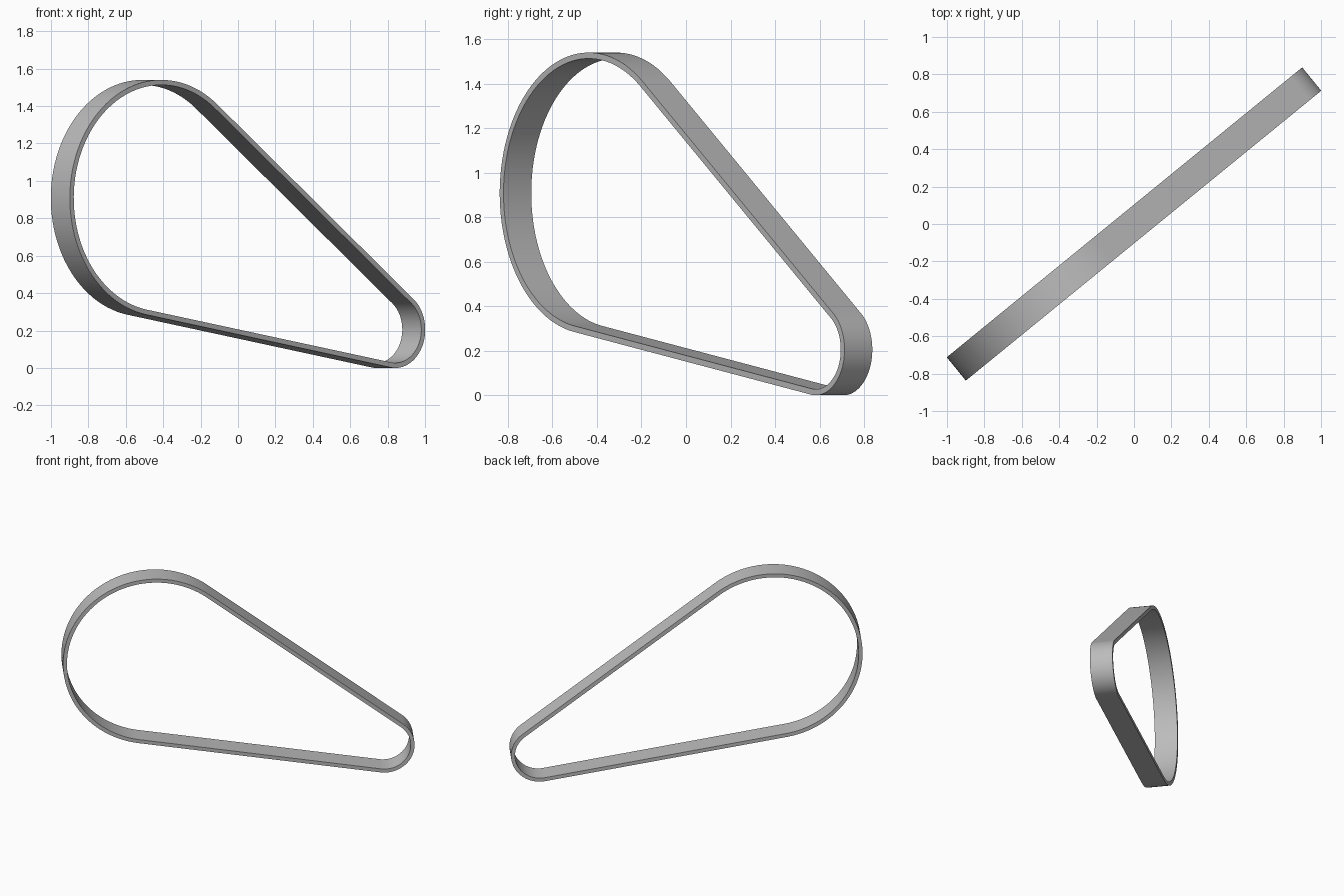
import bpy
import bmesh
from math import sin, cos, atan2, asin, pi, hypot, radians

cube = bpy.data.objects.get("Cube")
if cube:
    bpy.data.objects.remove(cube, do_unlink=True)

# Pulley circles in the belt plane: (along, height, outer radius)
BIG = (-0.594, 0.908, 0.632)
SMALL = (1.021, 0.205, 0.205)
THICK, WIDTH, TURN = 0.027, 0.161, radians(39.2)
STEPS = 64

# Angles at which the straight runs touch both circles
du, dz = SMALL[0] - BIG[0], SMALL[1] - BIG[1]
axis = atan2(dz, du)
lean = asin((BIG[2] - SMALL[2]) / hypot(du, dz))
upper = axis + pi / 2 - lean
lower = axis - pi / 2 + lean


def arc(circle, start, end, inset):
    u, z, r = circle
    angles = [start + (end - start) * i / STEPS for i in range(STEPS + 1)]
    return [(u + (r - inset) * cos(a), z + (r - inset) * sin(a)) for a in angles]


def outline(inset):
    return (arc(BIG, upper, lower + 2 * pi, inset)
            + arc(SMALL, lower, upper, inset))


# Belt: rectangular section swept around the two-circle outline
bm = bmesh.new()
rings = []
for inset, side in ((0, -1), (0, 1), (THICK, 1), (THICK, -1)):
    v = side * WIDTH / 2
    rings.append([bm.verts.new((u * cos(TURN) - v * sin(TURN),
                                u * sin(TURN) + v * cos(TURN), z))
                  for u, z in outline(inset)])
count = len(rings[0])
for k in range(4):
    a, b = rings[k], rings[(k + 1) % 4]
    for i in range(count):
        j = (i + 1) % count
        bm.faces.new((a[i], a[j], b[j], b[i]))
bmesh.ops.recalc_face_normals(bm, faces=bm.faces)
mesh = bpy.data.meshes.new("drive_belt")
bm.to_mesh(mesh)
bm.free()
belt = bpy.data.objects.new("drive_belt", mesh)
bpy.context.collection.objects.link(belt)

# Grey rubber
mat = bpy.data.materials.new("grey_rubber")
mat.use_nodes = True
grey = (0.5, 0.5, 0.5, 1)
mat.diffuse_color = grey
mat.node_tree.nodes["Principled BSDF"].inputs["Base Color"].default_value = grey
mesh.materials.append(mat)

# Smooth curves with crisp rims
bpy.ops.object.select_all(action="DESELECT")
belt.select_set(True)
bpy.context.view_layer.objects.active = belt
bpy.ops.object.shade_smooth_by_angle(angle=radians(30))
